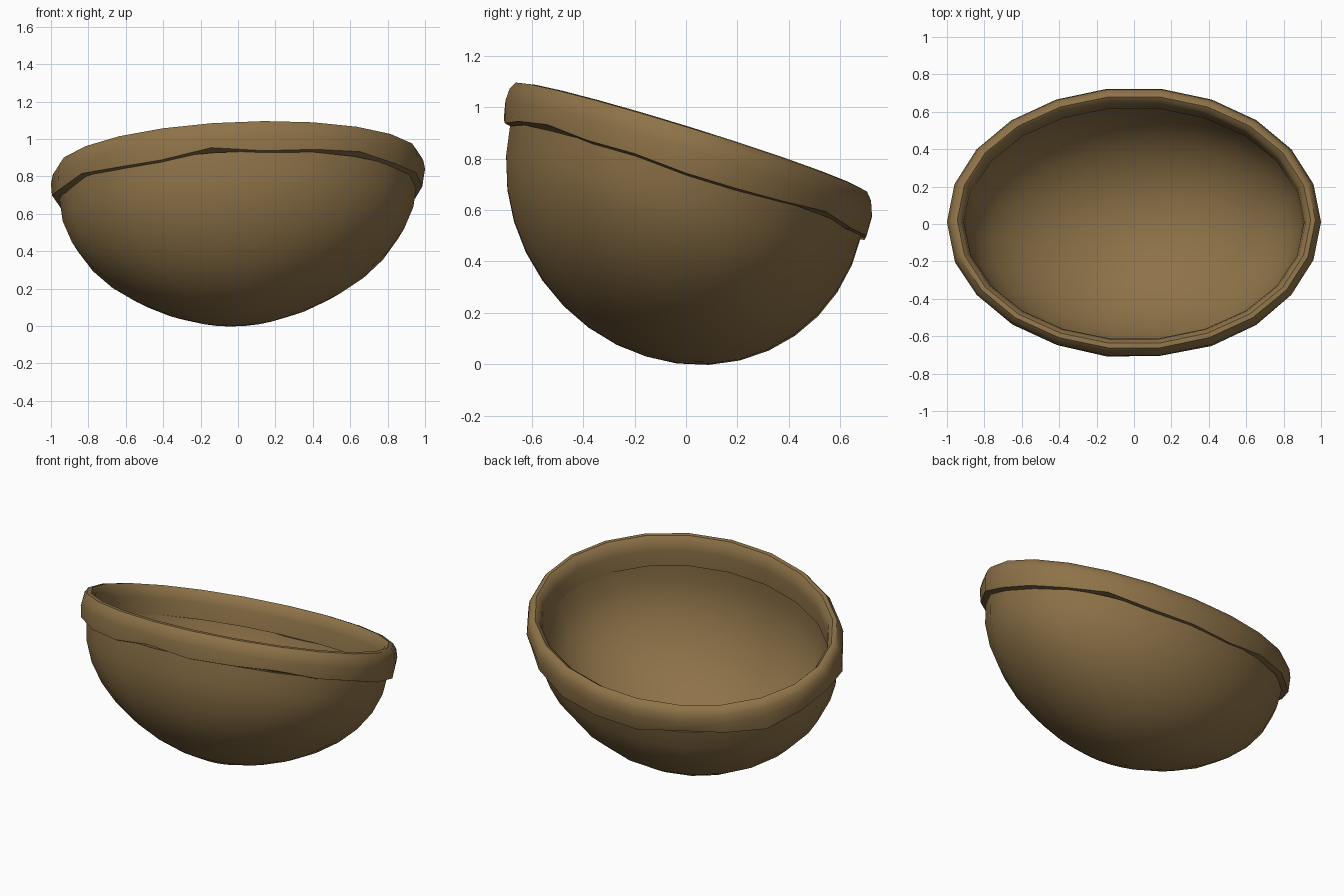
import bpy, bmesh, random
from math import sin, cos, pi
from mathutils import Vector

if "Cube" in bpy.data.objects:
    bpy.data.objects.remove(bpy.data.objects["Cube"])
random.seed(4)
SEGMENTS = 22

# Warm brown clay
clay = bpy.data.materials.new("warm_brown")
clay.use_nodes = True
colour = (0.27, 0.17, 0.065, 1)
clay.diffuse_color = colour
bsdf = clay.node_tree.nodes["Principled BSDF"]
bsdf.inputs["Base Color"].default_value = colour
bsdf.inputs["Roughness"].default_value = 0.9

# Tilted frame shared by the bowl and its rim
CENTRE = Vector((0, 0, 0.72))
DOWN = Vector((0, -0.155, -0.69))
UP = Vector((0, 0.13, 0.99))


def across(x, y):
    """Point on the tilted mouth plane, relative to its centre."""
    return Vector((x, y, 0.04 * x - 0.31 * y))


def add_rings(bm, rings, closed):
    """Skin a list of point rings with quads."""
    loops = [[bm.verts.new(p) for p in ring] for ring in rings]
    pairs = list(zip(loops, loops[1:]))
    if closed:
        pairs.append((loops[-1], loops[0]))
    for a, b in pairs:
        for i in range(SEGMENTS):
            j = (i + 1) % SEGMENTS
            bm.faces.new((a[i], a[j], b[j], b[i]))
    return loops


def finish(bm, name):
    bmesh.ops.recalc_face_normals(bm, faces=bm.faces)
    mesh = bpy.data.meshes.new(name)
    bm.to_mesh(mesh)
    bm.free()
    mesh.materials.append(clay)
    obj = bpy.data.objects.new(name, mesh)
    bpy.context.collection.objects.link(obj)
    bpy.ops.object.select_all(action="DESELECT")
    obj.select_set(True)
    bpy.context.view_layer.objects.active = obj
    bpy.ops.object.shade_smooth_by_angle(angle=pi / 4)


angles = [2 * pi * i / SEGMENTS for i in range(SEGMENTS)]


def bowl_ring(phi, a, b, depth):
    wide, deep = a * cos(phi) ** 1.17, b * cos(phi)
    return [CENTRE + across(wide * cos(t), deep * sin(t)) + DOWN * depth * sin(phi)
            for t in angles]


# Bowl: outer and inner skins joined at the mouth
LEVELS = 9
phis = [pi / 2 * i / LEVELS for i in range(LEVELS)]
skins = [bowl_ring(p, 0.955, 0.69, 1.0) for p in reversed(phis)]
skins += [bowl_ring(p, 0.905, 0.645, 0.96) for p in phis]
bm = bmesh.new()
loops = add_rings(bm, skins, False)
for loop, depth in ((loops[0], 1.0), (loops[-1], 0.96)):
    pole = bm.verts.new(CENTRE + DOWN * depth)
    for i in range(SEGMENTS):
        bm.faces.new((loop[i], loop[(i + 1) % SEGMENTS], pole))
finish(bm, "bowl")

# Rim: rounded band with a slightly uneven, hand-shaped lower edge
profile = [(-0.05, -0.01), (0.0, 0.0), (0.0, 0.08), (-0.01, 0.13), (-0.03, 0.16),
           (-0.055, 0.165), (-0.08, 0.14), (-0.09, 0.09), (-0.095, -0.01)]
wobble = [(random.uniform(-0.02, 0.0), random.uniform(-0.02, 0.025)) for _ in angles]
rings = []
for k, (inset, height) in enumerate(profile):
    ring = []
    for t, (dr, dh) in zip(angles, wobble):
        r, h = (inset + dr, height + dh) if k < 2 else (inset, height)
        ring.append(CENTRE + across((1.0 + r) * cos(t), (0.72 + r) * sin(t)) + UP * h)
    rings.append(ring)
bm = bmesh.new()
add_rings(bm, rings, True)
finish(bm, "rim")
